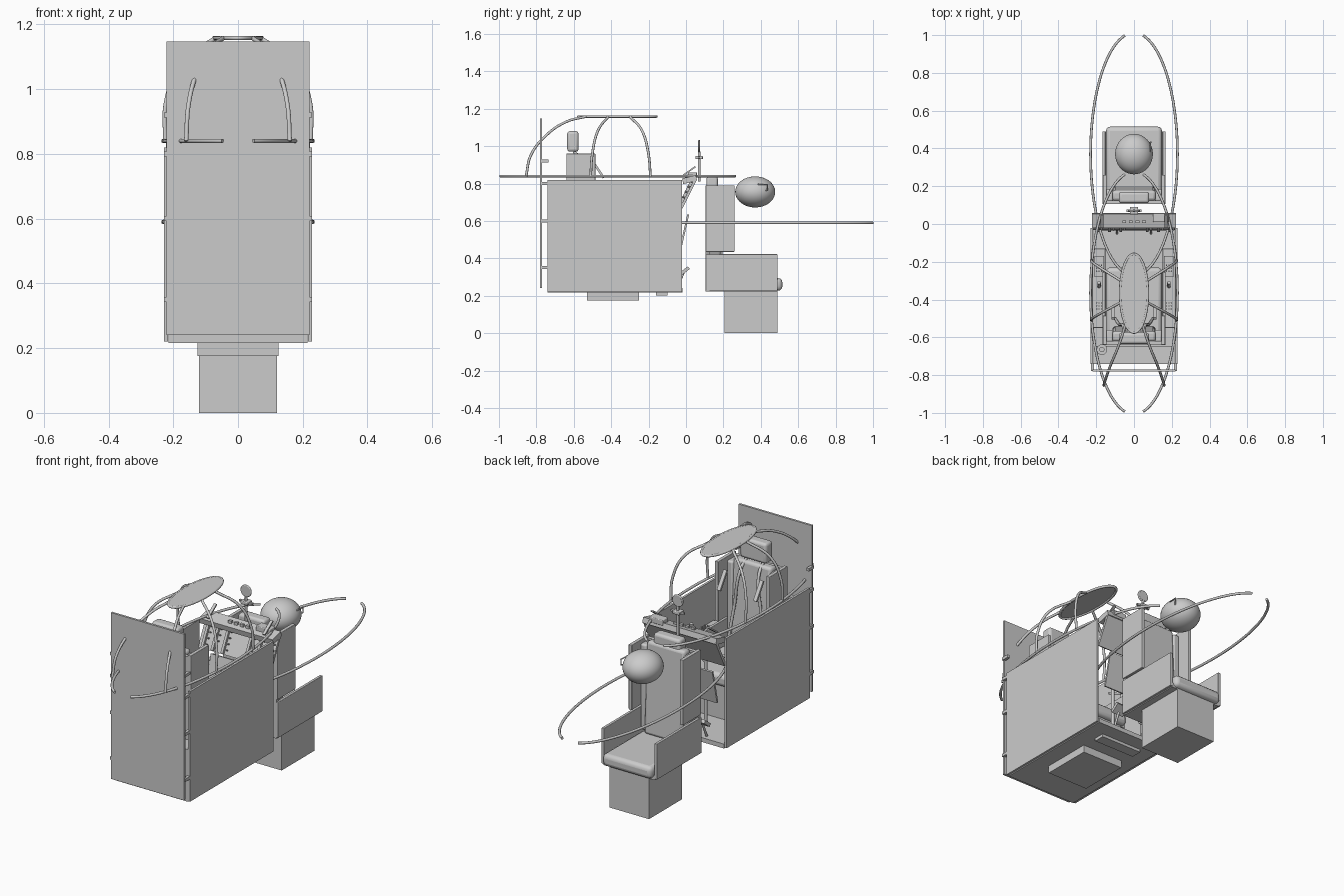
import bpy, bmesh, math
from mathutils import Vector

if "Cube" in bpy.data.objects:
    bpy.data.objects.remove(bpy.data.objects["Cube"])


def finish(ob, bevel=0, smooth=False):
    if bevel:
        m = ob.modifiers.new("soft_edges", 'BEVEL')
        m.width, m.segments = bevel, 3
    if smooth or bevel:
        bpy.ops.object.select_all(action='DESELECT')
        ob.select_set(True)
        bpy.context.view_layer.objects.active = ob
        bpy.ops.object.shade_smooth_by_angle()
    return ob


def box(name, x, y, z, bevel=0):
    bpy.ops.mesh.primitive_cube_add(size=1, location=[(a + b) / 2 for a, b in (x, y, z)])
    ob = bpy.context.object
    ob.name = name
    ob.scale = [b - a for a, b in (x, y, z)]
    bpy.ops.object.transform_apply(location=False, rotation=False, scale=True)
    return finish(ob, bevel)


def plate(name, x0, x1, p, q, t, bevel=0):
    """Slanted slab between two (y, z) points."""
    d = Vector(q) - Vector(p)
    c = (Vector(p) + Vector(q)) / 2
    ob = box(name, (x0, x1), (-d.length / 2, d.length / 2), (-t / 2, t / 2), bevel)
    ob.location = ((x0 + x1) / 2, c.x, c.y)
    ob.rotation_euler.x = math.atan2(d.y, d.x)
    return ob


def rod(name, a, b, r, n=20):
    a, b = Vector(a), Vector(b)
    bpy.ops.mesh.primitive_cylinder_add(vertices=n, radius=r, depth=(b - a).length, location=(a + b) / 2)
    ob = bpy.context.object
    ob.name = name
    ob.rotation_euler = (b - a).to_track_quat('Z', 'Y').to_euler()
    return finish(ob, smooth=True)


def tube(name, pts, r=0.007, closed=False, kind='POLY'):
    cu = bpy.data.curves.new(name, 'CURVE')
    cu.dimensions = '3D'
    cu.bevel_depth, cu.bevel_resolution, cu.use_fill_caps = r, 3, True
    if kind == 'BEZIER':
        s = cu.splines.new('BEZIER')
        s.bezier_points.add(len(pts) - 1)
        for bp, p in zip(s.bezier_points, pts):
            bp.co = p
            bp.handle_left_type = bp.handle_right_type = 'AUTO'
    else:
        s = cu.splines.new('POLY')
        s.points.add(len(pts) - 1)
        for sp, p in zip(s.points, pts):
            sp.co = (*p, 1)
    s.use_cyclic_u = closed
    ob = bpy.data.objects.new(name, cu)
    bpy.context.collection.objects.link(ob)
    return ob


# Cockpit tub: floor, walls, rear bulkhead, underfloor boxes
box("floor", (-.215, .215), (-.74, -.02), (.216, .24))
box("underfloor_box", (-.125, .125), (-.53, -.25), (.175, .217))
box("underfloor_strip", (-.125, .125), (-.16, -.10), (.2, .217))
box("bulkhead", (-.221, .221), (-.781, -.769), (.24, 1.147))
box("rear_deck", (-.215, .215), (-.74, -.645), (.24, .5))
rod("deck_bottle", (-.17, -.665, .5), (-.17, -.665, .77), .028)
rod("deck_bottle_cap", (-.17, -.665, .77), (-.17, -.665, .79), .014)
for s in (-1, 1):
    box("side_wall", sorted((s * .217, s * .229)), (-.74, -.022), (.22, .82))
    # Side consoles with switches
    box("side_console", sorted((s * .152, s * .218)), (-.55, -.13), (.24, .6), .004)
    box("console_panel", sorted((s * .16, s * .21)), (-.28, -.17), (.6, .608))
    for i in range(3):
        for j in range(3):
            for y0 in (-.45, -.25):
                x, y = s * (.172 + .013 * i), y0 + .016 * j
                rod("console_switch", (x, y, .598), (x, y, .617), .004, 8)
    rod("throttle_grip", (s * .185, -.33, .6), (s * .185, -.31, .68), .009)
    for z in (.35, .6, .8, .92):
        box("hinge", sorted((s * .212, s * .228)), (-.778, -.735), (z - .008, z + .008))


def seat(tag, dy, base, pan, wing_top, head_top):
    n = lambda p: tag + "_seat_" + p
    Y = lambda a, b: (a + dy, b + dy)
    box(n("base"), (-.12, .12), Y(.205, .49), (base, pan))
    box(n("pan"), (-.155, .155), Y(.105, .49), (pan, pan + .025))
    box(n("cushion"), (-.148, .148), Y(.15, .515), (pan + .005, pan + .072), .022)
    box(n("shell"), (-.16, .16), Y(.105, .125), (pan, wing_top - .01))
    plate(n("back_pad"), -.115, .115, (.175 + dy, pan + .07), (.15 + dy, wing_top + .0), .055, .015)
    box(n("headrest"), (-.08, .08), Y(.11, .17), (head_top - .11, head_top), .014)
    for s in (-1, 1):
        box(n("side"), sorted((s * .152, s * .168)), Y(.105, .49), (pan + .005, pan + .2), .003)
        box(n("wing"), sorted((s * .145, s * .165)), Y(.105, .26), (pan + .213, wing_top), .003)
        box(n("bolster"), sorted((s * .11, s * .148)), Y(.12, .185), (pan + .08, wing_top - .02), .01)


seat("front", -.745, .24, .42, .96, 1.08)
seat("rear", 0, 0, .222, .79, .84)

# Harness straps on the front seat
for s in (-1, 1):
    tube("harness_strap", [(s * .05, -.6, .97), (s * .055, -.55, .92), (s * .08, -.53, .72),
                           (s * .1, -.5, .52)], .008, kind='BEZIER')
    plate("strap_arm", s * .11 - .01, s * .11 + .01, (-.5, .92), (-.44, .83), .012)

# Instrument panel, raised hood plate and lower panel
plate("instrument_panel", -.22, .22, (-.025, .67), (.05, .82), .014)
plate("dash_top", -.222, .222, (-.018, .812), (.056, .83), .03)
plate("lower_panel", -.17, .17, (-.03, .45), (.012, .635), .01)
box("dash_unit", (.1, .185), (.01, .058), (.83, .86), .004)
for i in range(4):
    x = -.052 + .035 * i
    box("dash_button", (x - .01, x + .01), (.004, .018), (.83, .848))
for x in (-.19, -.13, -.07, .07, .13, .19):
    plate("panel_rib", x - .007, x + .007, (-.036, .68), (.032, .815), .014)
    for i in range(5):
        t = .1 + .2 * i
        p = Vector((x + .02, -.025 + .07 * t, .68 + .14 * t))
        rod("panel_rivet", p, p + Vector((0, -.016, .008)), .004, 8)
for s in (-1, 1):
    plate("dash_lever", s * .17 - .008, s * .17 + .008, (-.02, .84), (.05, .89), .008)
    # Rudder pedals
    plate("pedal", s * .09 - .035, s * .09 + .035, (-.03, .315), (.015, .35), .018)
    rod("pedal_arm", (s * .09, -.01, .33), (s * .09, -.05, .24), .006)
rod("control_stick", (0, -.17, .24), (0, -.17, .6), .009)
rod("stick_grip", (0, -.17, .58), (0, -.165, .66), .015)

# Sight: post, crossbar, round glass
rod("sight_post", (0, .07, .81), (0, .07, .97), .007)
box("sight_block", (-.022, .022), (.05, .09), (.93, .948), .004)
box("sight_bar", (-.04, .04), (.064, .076), (.934, .944))
rod("sight_glass", (0, .065, 1), (0, .075, 1), .027, 32)
tube("sight_ring", [(.028 * math.cos(a), .07, 1 + .028 * math.sin(a))
                    for a in [i * math.tau / 32 for i in range(32)]], .005, True)

# Canopy rails: one elliptical pair high over the tub, one low around the rear seat
for tag, cy, z in (("upper", -.365, .84), ("lower", .37, .59)):
    for s in (-1, 1):
        tube(tag + "_rail", [(s * .23 * math.cos(a), cy + .642 * math.sin(a), z)
                             for a in [math.radians(-78 + 156 * i / 48) for i in range(49)]])

# Canopy top oval with glass, and its struts
oval = [(.073 * math.cos(a), -.367 + .208 * math.sin(a), 1.158) for a in [i * math.tau / 48 for i in range(48)]]
tube("canopy_oval", oval, .007, True)
bpy.ops.mesh.primitive_cylinder_add(vertices=48, radius=1, depth=.006, location=(0, -.367, 1.16))
bpy.context.object.name = "canopy_disc"
bpy.context.object.scale = (.073, .208, 1)
for s in (-1, 1):
    tube("rear_strut", [(s * .16, -.855, .84), (s * .153, -.83, .95), (s * .125, -.75, 1.055),
                        (s * .08, -.64, 1.13), (s * .045, -.535, 1.158)], kind='BEZIER')
    for y0, y1 in ((-.51, -.415), (-.19, -.3)):
        tube("side_strut", [(s * .225, y0, .84), (s * .222, y0 * .9 + y1 * .1, .96),
                            (s * .175, y0 * .6 + y1 * .4, 1.08), (s * .07, y1, 1.158)], kind='BEZIER')

# Round ball over the rear seat with a small bent handle
bpy.ops.mesh.primitive_uv_sphere_add(segments=40, ring_count=24, radius=1, location=(0, .37, .755))
ball = bpy.context.object
ball.name = "ball"
ball.scale = (.1, .107, .083)
finish(ball, smooth=True)
tube("ball_handle", [(.06, .385, .795), (.085, .385, .795), (.088, .435, .795), (.088, .435, .765),
                     (.07, .41, .76)], .004)
